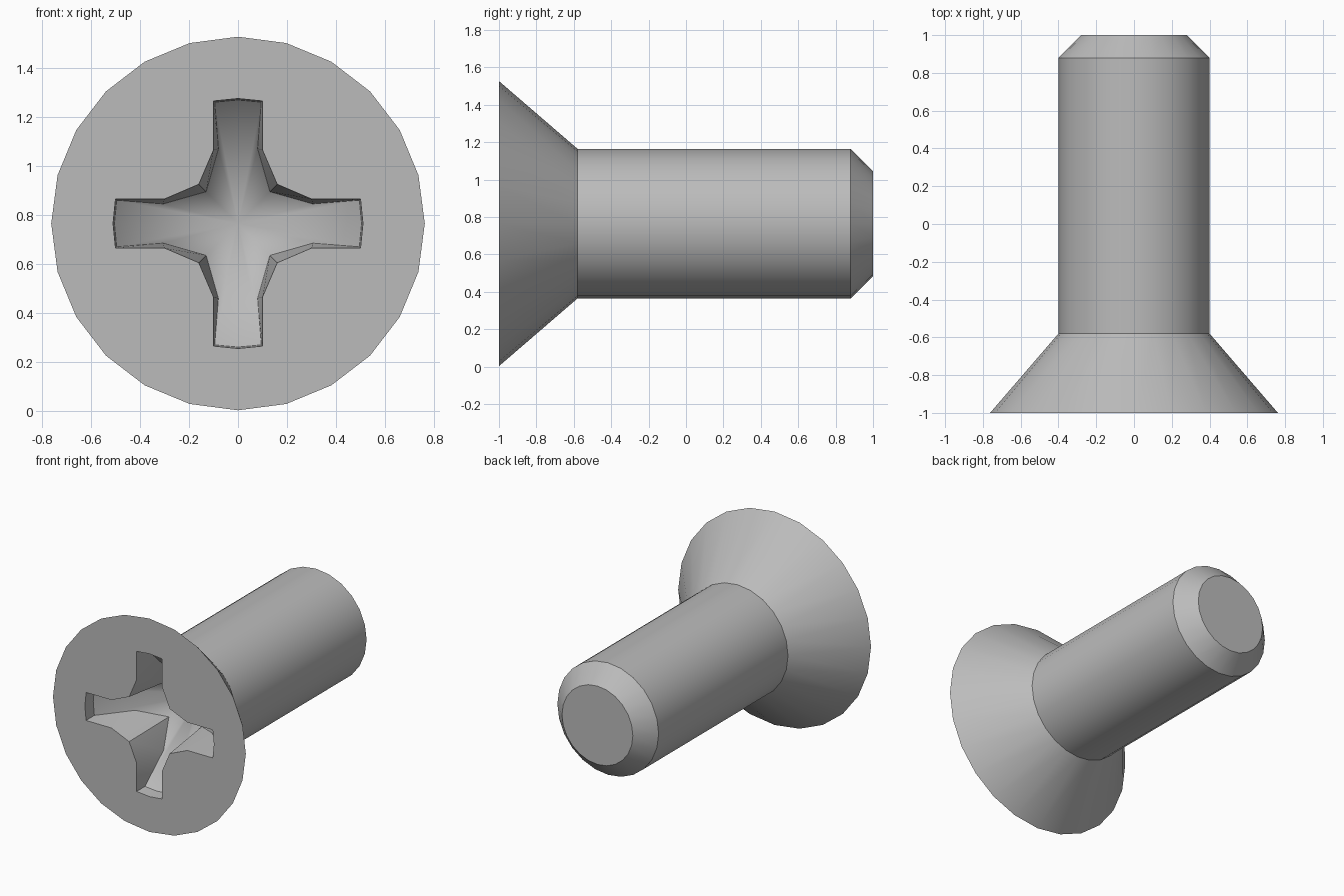
import bpy, bmesh
from math import sin, cos, pi, hypot

cube = bpy.data.objects.get("Cube")
if cube:
    bpy.data.objects.remove(cube, do_unlink=True)

SIDES = 24
AXIS_Z = 0.765      # height of the screw axis
FACE_Y = -1.0       # flat front of the head
CONE_DEPTH = 0.59   # depth of the drive recess at its centre

steel = bpy.data.materials.new("steel grey")
steel.use_nodes = True
colour = (0.5, 0.5, 0.5, 1)
steel.diffuse_color = colour
steel.node_tree.nodes["Principled BSDF"].inputs["Base Color"].default_value = colour


def circle(radius, y):
    return [(radius * sin(2 * pi * i / SIDES), y, radius * cos(2 * pi * i / SIDES))
            for i in range(SIDES)]


def four_arms(quarter, y_of_radius):
    """Repeat a quarter outline (x, z) clockwise around the axis."""
    points = []
    for _ in range(4):
        points += [(x, y_of_radius(hypot(x, z)), z) for x, z in quarter]
        quarter = [(z, -x) for x, z in quarter]
    return points


# Cross recess: rim on the head face, and drafted foot lying on a 45 degree cone
rim = [(0, 0.51), (0.1, 0.5), (0.1, 0.3), (0.16, 0.16), (0.3, 0.1), (0.5, 0.1)]
foot = [(0, 0.504), (0.095, 0.495), (0.08, 0.305), (0.13, 0.13), (0.305, 0.08), (0.495, 0.095)]

rings = [
    four_arms(foot, lambda r: FACE_Y + CONE_DEPTH - r),
    four_arms(rim, lambda r: FACE_Y),
    circle(0.762, FACE_Y),   # head edge
    circle(0.4, -0.58),      # under the head
    circle(0.4, 0.88),       # end of the shank
    circle(0.28, 1.0),       # chamfered tip
]

bm = bmesh.new()
loops = [[bm.verts.new(p) for p in ring] for ring in rings]
for a, b in zip(loops, loops[1:]):
    for i in range(SIDES):
        j = (i + 1) % SIDES
        bm.faces.new((a[i], a[j], b[j], b[i]))

# Recess floor and tip cap
apex = bm.verts.new((0, FACE_Y + CONE_DEPTH, 0))
for i in range(SIDES):
    bm.faces.new((apex, loops[0][(i + 1) % SIDES], loops[0][i]))
bm.faces.new(loops[-1])
bmesh.ops.recalc_face_normals(bm, faces=bm.faces)

mesh = bpy.data.meshes.new("countersunk_screw")
bm.to_mesh(mesh)
bm.free()
mesh.materials.append(steel)
screw = bpy.data.objects.new("countersunk_screw", mesh)
screw.location.z = AXIS_Z
bpy.context.collection.objects.link(screw)

bpy.ops.object.select_all(action='DESELECT')
screw.select_set(True)
bpy.context.view_layer.objects.active = screw
bpy.ops.object.shade_smooth_by_angle(angle=pi / 6)
